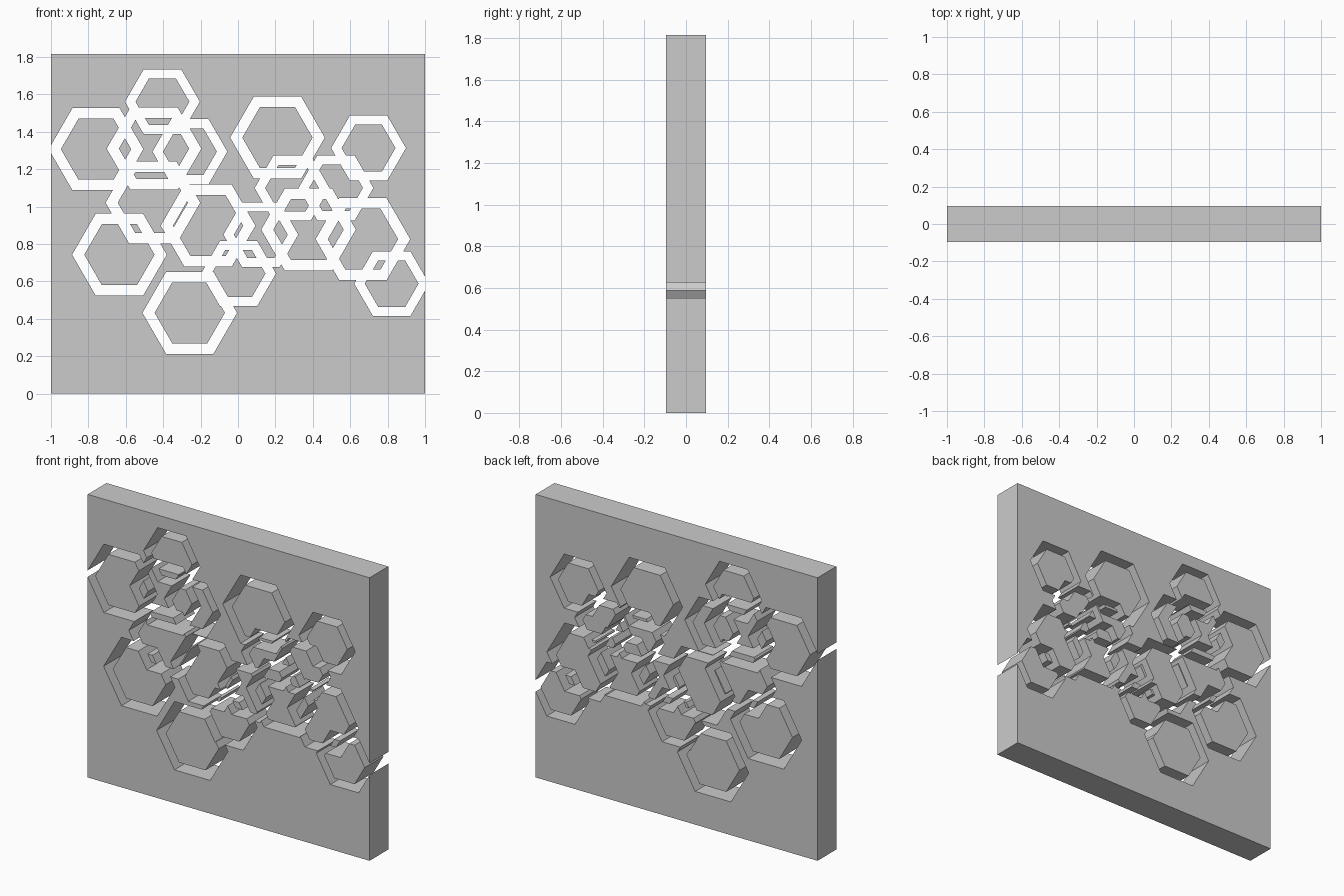
import bpy, bmesh
from math import cos, sin, pi

if "Cube" in bpy.data.objects:
    bpy.data.objects.remove(bpy.data.objects["Cube"])

W, H, HALF_T = 2.0, 1.815, 0.095
LARGE, SMALL = (0.253, 0.188), (0.2, 0.144)   # outer / inner radius of the ring cuts


def add_object(name, bm):
    bmesh.ops.recalc_face_normals(bm, faces=bm.faces)
    me = bpy.data.meshes.new(name)
    bm.to_mesh(me)
    bm.free()
    ob = bpy.data.objects.new(name, me)
    bpy.context.collection.objects.link(ob)
    return ob


def hex_ring(cx, cz, radii, half_depth):
    """Hexagonal tube running along y, used to cut a ring through the panel."""
    bm = bmesh.new()
    loops = [[bm.verts.new((cx + r * cos(k * pi / 3), y, cz + r * sin(k * pi / 3)))
              for k in range(6)]
             for r, y in ((radii[0], -half_depth), (radii[0], half_depth),
                          (radii[1], half_depth), (radii[1], -half_depth))]
    for i in range(4):
        a, b = loops[i], loops[(i + 1) % 4]
        for k in range(6):
            n = (k + 1) % 6
            bm.faces.new((a[k], a[n], b[n], b[k]))
    return add_object("ring_cutter", bm)


# Flat rectangular panel
bm = bmesh.new()
bmesh.ops.create_cube(bm, size=1)
for v in bm.verts:
    v.co = (v.co.x * W, v.co.y * 2 * HALF_T, (v.co.z + 0.5) * H)
panel = add_object("honeycomb_panel", bm)

# Ring centres (x, z)
large = [(-0.759, 1.307), (-0.449, 1.31), (-0.455, 1.021), (-0.634, 0.743),
         (-0.16, 0.898), (0.377, 0.877), (0.211, 1.369), (0.668, 0.826),
         (-0.258, 0.432)]
small = [(-0.404, 1.561), (-0.257, 1.294), (0.003, 0.642), (0.122, 0.85),
         (0.698, 1.313), (0.289, 1.099), (0.524, 1.1), (0.8215, 0.588)]

# Cut every ring right through, leaving the islands in place
rings = [(c, LARGE) for c in large] + [(c, SMALL) for c in small]
bpy.context.view_layer.objects.active = panel
for i, ((cx, cz), radii) in enumerate(rings):
    cutter = hex_ring(cx, cz, radii, HALF_T + 0.05 + 0.003 * i)
    cutter.hide_render = True
    mod = panel.modifiers.new("ring_cut", 'BOOLEAN')
    mod.operation = 'DIFFERENCE'
    mod.solver = 'EXACT'
    mod.object = cutter
    bpy.ops.object.modifier_apply(modifier=mod.name)
    bpy.data.objects.remove(cutter, do_unlink=True)
